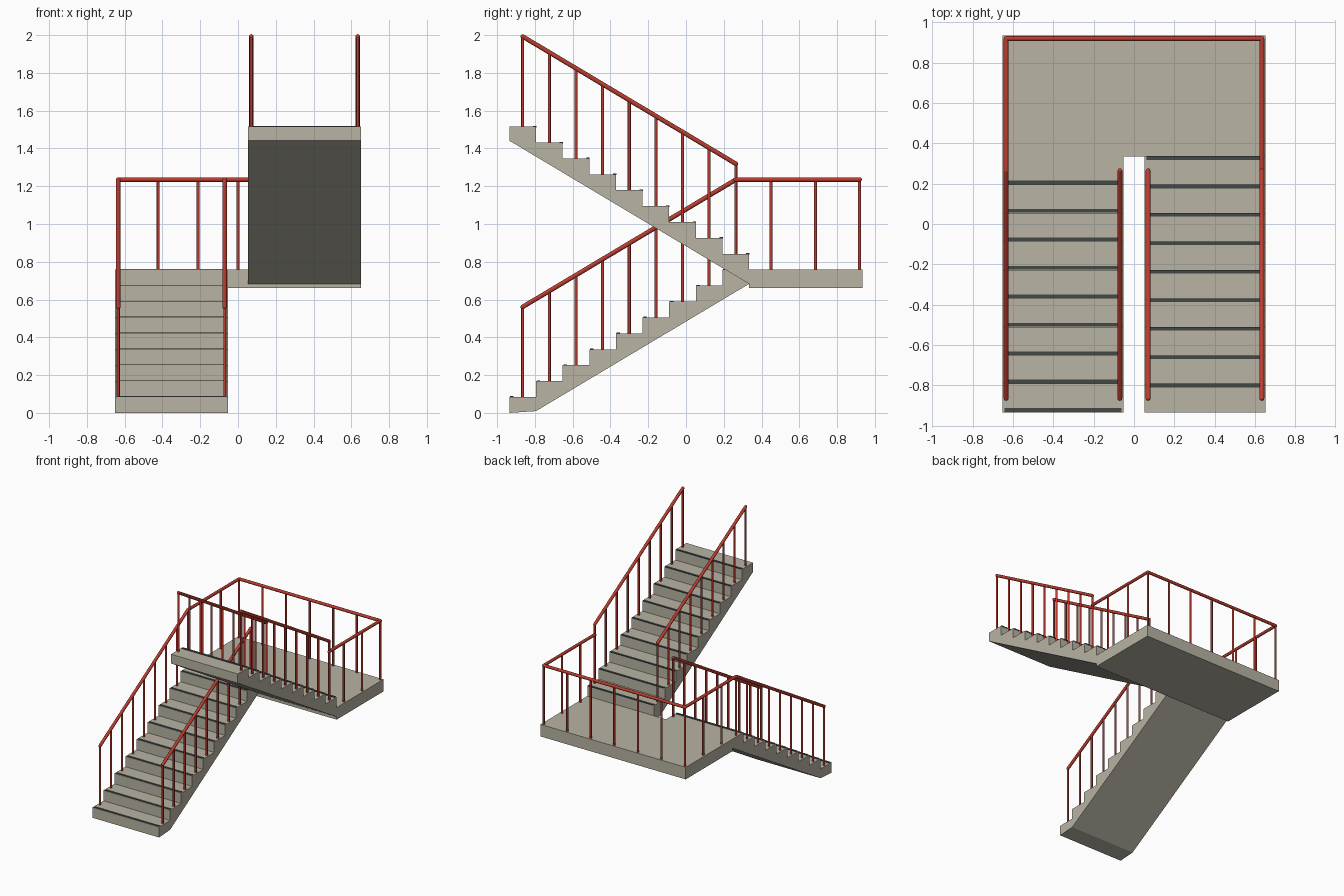
import bpy, bmesh, math
from mathutils import Vector, Matrix

if "Cube" in bpy.data.objects:
    bpy.data.objects.remove(bpy.data.objects["Cube"])

N, RISE, TREAD = 9, 0.0842, 0.141
FRONT, BACK = -0.935, 0.935
EDGE = FRONT + N * TREAD          # front edge of the landing
DECK = N * RISE                   # landing height
X_OUT, X_IN = 0.652, 0.053        # outer and inner sides of the flights
R_OUT, R_IN = 0.634, 0.070        # handrail positions
RAIL_H = 0.477
Y_RAIL = 0.919


def material(name, rgb):
    m = bpy.data.materials.new(name)
    m.diffuse_color = (*rgb, 1)
    m.use_nodes = True
    m.node_tree.nodes["Principled BSDF"].inputs["Base Color"].default_value = m.diffuse_color
    return m


CONCRETE = material("concrete", (0.48, 0.455, 0.37))
RED = material("red_paint", (0.50, 0.045, 0.028))
DARK = material("dark_grip", (0.055, 0.065, 0.06))


def finish(bm, name, mat, smooth=False):
    bmesh.ops.recalc_face_normals(bm, faces=bm.faces)
    me = bpy.data.meshes.new(name)
    bm.to_mesh(me)
    bm.free()
    me.materials.append(mat)
    ob = bpy.data.objects.new(name, me)
    bpy.context.collection.objects.link(ob)
    if smooth:
        bpy.context.view_layer.objects.active = ob
        ob.select_set(True)
        bpy.ops.object.shade_smooth_by_angle(angle=math.radians(40))
        ob.select_set(False)
    return ob


def add_box(bm, lo, hi):
    lo, hi = Vector(lo), Vector(hi)
    mat = Matrix.Translation((lo + hi) / 2) @ Matrix.Diagonal((*(hi - lo), 1))
    bmesh.ops.create_cube(bm, size=1, matrix=mat)


def add_rod(bm, a, b, r):
    a, b = Vector(a), Vector(b)
    d = b - a
    mat = Matrix.Translation((a + b) / 2) @ d.to_track_quat('Z', 'Y').to_matrix().to_4x4()
    bmesh.ops.create_cone(bm, cap_ends=True, segments=12, radius1=r, radius2=r,
                          depth=d.length, matrix=mat)


def add_joint(bm, p, r):
    bmesh.ops.create_uvsphere(bm, u_segments=12, v_segments=8, radius=r,
                              matrix=Matrix.Translation(p))


def flight(name, profile, x0, x1):
    """Extrude a stepped (y, z) profile across the flight width."""
    bm = bmesh.new()
    face = bm.faces.new([bm.verts.new((x0, y, z)) for y, z in profile])
    ext = bmesh.ops.extrude_face_region(bm, geom=[face])
    verts = [v for v in ext["geom"] if isinstance(v, bmesh.types.BMVert)]
    bmesh.ops.translate(bm, verts=verts, vec=(x1 - x0, 0, 0))
    finish(bm, name, CONCRETE)


# Risers of both flights as (y, tread height)
lower = [(FRONT + i * TREAD, (i + 1) * RISE) for i in range(N)]
upper = [(EDGE - i * TREAD, DECK + (i + 1) * RISE) for i in range(N)]
SOFFIT = 0.683
slope = RISE / TREAD


def steps(risers, base, direction):
    pts, z0 = [], base
    for y, z in risers:
        pts += [(y, z0), (y, z), ]
        z0 = z
    pts.append((risers[-1][0] + direction * TREAD, z0))
    return pts


# Concrete flights and landing
toe = FRONT + TREAD
flight("lower_flight", steps(lower, 0, 1) + [(EDGE, SOFFIT),
       (toe, SOFFIT - (EDGE - toe) * slope)], -X_OUT, -X_IN)
flight("upper_flight", steps(upper, SOFFIT, -1) +
       [(FRONT, SOFFIT + (EDGE - FRONT) * slope)], X_IN, X_OUT)
bm = bmesh.new()
add_box(bm, (-X_OUT, EDGE, 0.66), (X_OUT, BACK, DECK))
finish(bm, "landing", CONCRETE)

# Dark grip strips near each step edge
for name, risers, off, x0, x1 in (("lower_grip_strips", lower, 0.013, -X_OUT, -X_IN),
                                  ("upper_grip_strips", upper, -0.007, X_IN, X_OUT)):
    bm = bmesh.new()
    for y, z in risers:
        add_box(bm, (x0 + 0.009, y + off - 0.009, z - 0.004),
                (x1 - 0.009, y + off + 0.009, z + 0.004))
    finish(bm, name, DARK)

# Sloping handrails with one post per tread
for name, risers, sgn, direction in (("lower", lower, -1, 1), ("upper", upper, 1, -1)):
    rails, posts = bmesh.new(), bmesh.new()
    for x in (sgn * R_OUT, sgn * R_IN):
        feet = [Vector((x, y + direction * TREAD / 2, z)) for y, z in risers]
        up = Vector((0, 0, RAIL_H))
        for f in feet:
            add_rod(posts, f, f + up, 0.008)
        add_rod(rails, feet[0] + up, feet[-1] + up, 0.012)
        for f in (feet[0], feet[-1]):
            add_joint(rails, f + up, 0.012)
    finish(rails, name + "_handrails", RED, True)
    finish(posts, name + "_posts", RED, True)

# Level handrail around the landing
Z = DECK + RAIL_H
y_start = EDGE - TREAD / 2
path = [(-R_OUT, y_start, Z), (-R_OUT, Y_RAIL, Z), (R_OUT, Y_RAIL, Z), (R_OUT, y_start, Z)]
bm = bmesh.new()
for a, b in zip(path, path[1:]):
    add_rod(bm, a, b, 0.012)
for p in path:
    add_joint(bm, p, 0.012)
finish(bm, "landing_handrail", RED, True)

# Landing posts
spots = [(-R_OUT + 2 * R_OUT * i / 6, Y_RAIL) for i in range(7)]
spots += [(s * R_OUT, y) for s in (-1, 1) for y in (0.45, 0.685)]
bm = bmesh.new()
for x, y in spots:
    add_rod(bm, (x, y, DECK), (x, y, Z), 0.008)
finish(bm, "landing_posts", RED, True)
